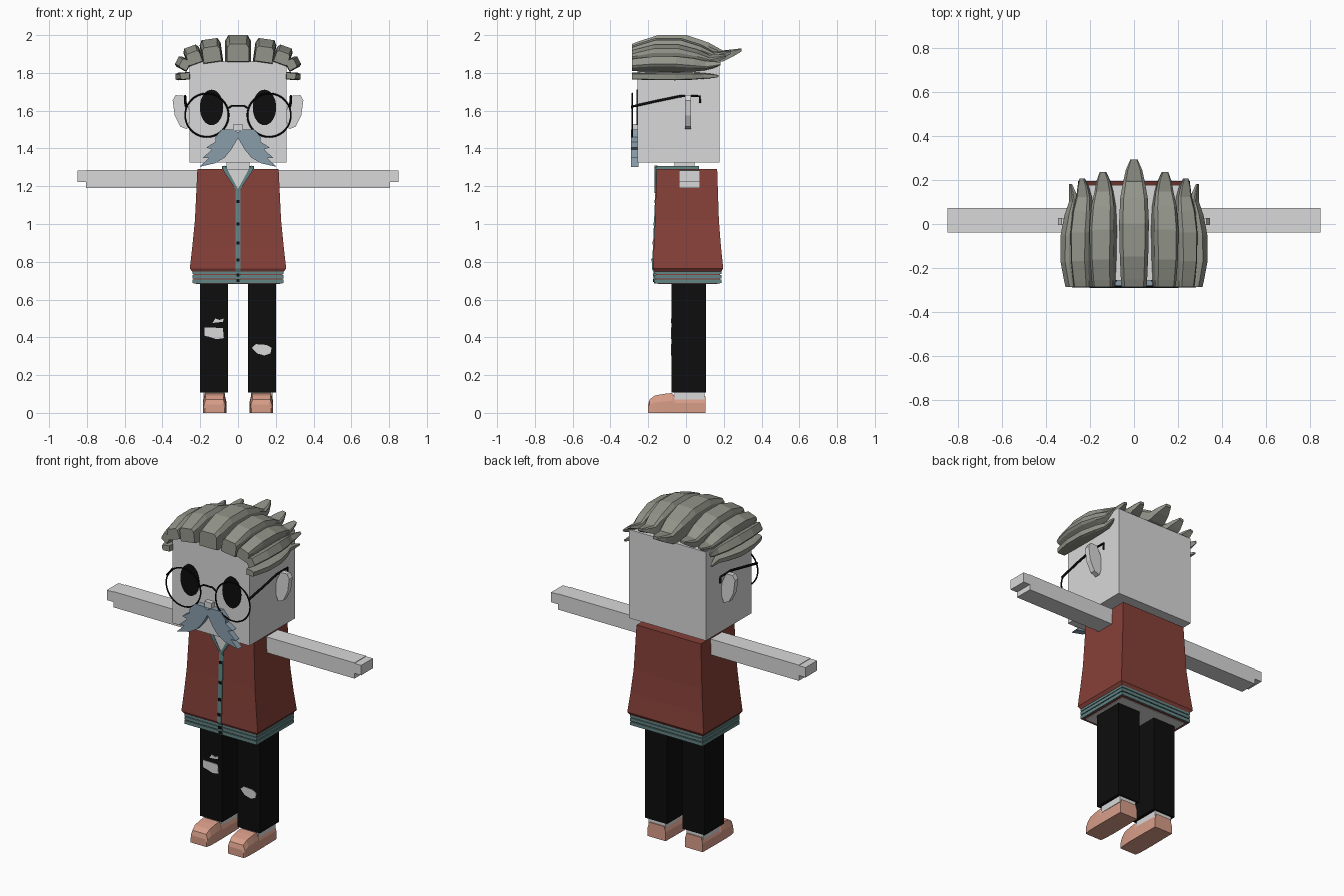
import bpy, bmesh
from math import sin, cos, pi, radians

cube = bpy.data.objects.get("Cube")
if cube:
    bpy.data.objects.remove(cube, do_unlink=True)


def material(name, r, g, b):
    m = bpy.data.materials.new(name)
    m.use_nodes = True
    m.diffuse_color = (r, g, b, 1)
    bsdf = m.node_tree.nodes["Principled BSDF"]
    bsdf.inputs["Base Color"].default_value = (r, g, b, 1)
    bsdf.inputs["Roughness"].default_value = 0.8
    return m


SKIN = material("pale_skin", 0.69, 0.69, 0.69)
RED = material("brick_red", 0.24, 0.052, 0.04)
TEAL = material("dull_teal", 0.125, 0.235, 0.235)
BLACK = material("black", 0.004, 0.004, 0.004)
HAIR = material("grey_hair", 0.29, 0.3, 0.255)
BLUE = material("blue_grey", 0.25, 0.34, 0.41)
SHOE = material("tan_leather", 0.69, 0.34, 0.25)
SIDES = ((1, "left"), (-1, "right"))


def loft(name, rings, mat):
    """Skin a solid through rings with equal point counts."""
    bm = bmesh.new()
    loops = [[bm.verts.new(p) for p in ring] for ring in rings]
    n = len(loops[0])
    for a, b in zip(loops, loops[1:]):
        for i in range(n):
            j = (i + 1) % n
            bm.faces.new((a[i], a[j], b[j], b[i]))
    bm.faces.new(loops[0])
    bm.faces.new(loops[-1])
    bmesh.ops.recalc_face_normals(bm, faces=bm.faces)
    mesh = bpy.data.meshes.new(name)
    bm.to_mesh(mesh)
    bm.free()
    mesh.materials.append(mat)
    ob = bpy.data.objects.new(name, mesh)
    bpy.context.collection.objects.link(ob)
    return ob


def rect(x0, x1, y0, y1, z):
    return [(x0, y0, z), (x1, y0, z), (x1, y1, z), (x0, y1, z)]


def box(name, x, y, z, mat):
    return loft(name, [rect(*x, *y, z[0]), rect(*x, *y, z[1])], mat)


def slab(name, outline, y0, y1, mat):
    """Extrude an x-z outline along y."""
    return loft(name, [[(x, y, z) for x, z in outline] for y in (y0, y1)], mat)


def wire(name, points, radius, mat):
    cu = bpy.data.curves.new(name, "CURVE")
    cu.dimensions = "3D"
    cu.bevel_depth = radius
    cu.bevel_resolution = 1
    cu.use_fill_caps = True
    sp = cu.splines.new("POLY")
    sp.points.add(len(points) - 1)
    for p, co in zip(sp.points, points):
        p.co = (*co, 1)
    cu.materials.append(mat)
    ob = bpy.data.objects.new(name, cu)
    bpy.context.collection.objects.link(ob)


# Head, neck and nose
box("head", (-0.257, 0.257), (-0.257, 0.177), (1.325, 1.86), SKIN)
box("neck", (-0.06, 0.06), (-0.06, 0.045), (1.2, 1.33), SKIN)
box("nose", (-0.024, 0.024), (-0.285, -0.25), (1.495, 1.53), SKIN)

# Waistcoat body, hem bands and underside
body = [(0.24, -0.165, 0.185, 0.745), (0.255, -0.176, 0.197, 0.765),
        (0.242, -0.17, 0.185, 0.88), (0.228, -0.164, 0.174, 1.02),
        (0.215, -0.155, 0.165, 1.29)]
loft("waistcoat", [rect(-w, w, a, b, z) for w, a, b, z in body], RED)
box("hem_core", (-0.235, 0.235), (-0.16, 0.18), (0.686, 0.76), RED)
for i, (z0, z1) in enumerate(((0.687, 0.707), (0.712, 0.73), (0.734, 0.748))):
    box(f"hem_band_{i}", (-0.242, 0.242), (-0.167, 0.187), (z0, z1), TEAL)
box("waist_underside", (-0.222, 0.222), (-0.147, 0.167), (0.683, 0.69), SKIN)

# Button strip, buttons, open neck and collar
strip = [(-0.17, 0.686), (-0.172, 0.745), (-0.181, 0.765), (-0.175, 0.88),
         (-0.169, 1.02), (-0.162, 1.18)]
loft("button_strip", [rect(-0.013, 0.013, y, y + 0.012, z) for y, z in strip], TEAL)
for i, (y, z) in enumerate(((-0.164, 1.12), (-0.17, 1.0), (-0.175, 0.9),
                            (-0.18, 0.81), (-0.173, 0.73), (-0.172, 0.7))):
    box(f"button_{i}", (-0.009, 0.009), (y - 0.003, y + 0.003),
        (z - 0.008, z + 0.008), BLACK)
slab("open_neck", [(-0.065, 1.292), (0.065, 1.292), (0, 1.175)], -0.163, -0.155, SKIN)
for s, side in SIDES:
    slab(f"{side}_lapel", [(0, 1.165), (0, 1.185), (s * 0.058, 1.292),
                           (s * 0.07, 1.31), (s * 0.085, 1.3), (s * 0.07, 1.27)],
         -0.166, -0.152, TEAL)
    box(f"{side}_collar", sorted((s * 0.063, s * 0.085)), (-0.155, 0.07),
        (1.28, 1.308), TEAL)
box("back_collar", (-0.085, 0.085), (0.048, 0.07), (1.28, 1.308), TEAL)

for s, side in SIDES:
    # Arm with stepped hand
    box(f"{side}_arm", sorted((s * 0.2, s * 0.805)), (-0.038, 0.073),
        (1.19, 1.285), SKIN)
    box(f"{side}_hand", sorted((s * 0.7, s * 0.85)), (-0.038, 0.073),
        (1.222, 1.282), SKIN)

    # Trouser leg, ankle and shoe
    box(f"{side}_leg", sorted((s * 0.052, s * 0.2)), (-0.077, 0.107),
        (0.108, 0.7), BLACK)
    box(f"{side}_ankle", sorted((s * 0.07, s * 0.182)), (-0.062, 0.097),
        (0.07, 0.112), SKIN)
    shoe = [(-0.2, 0.052, 0.045), (-0.192, 0.056, 0.072), (-0.165, 0.06, 0.092),
            (-0.115, 0.062, 0.101), (-0.075, 0.062, 0.105),
            (-0.06, 0.062, 0.088), (0.103, 0.06, 0.086)]
    rings = []
    for y, w, h in shoe:
        half = [(w, 0), (w, h * 0.6), (w * 0.82, h)]
        outline = half + [(-x, z) for x, z in reversed(half)]
        rings.append([(s * 0.124 + x, y, z) for x, z in outline])
    loft(f"{side}_shoe", rings, SHOE)

    # Ear
    ear = [(0.25, 1.56), (0.262, 1.63), (0.288, 1.68), (0.33, 1.682),
           (0.346, 1.655), (0.335, 1.575), (0.305, 1.515), (0.27, 1.502)]
    slab(f"{side}_ear", [(s * x, z) for x, z in ear], -0.005, 0.027, SKIN)

    # Eye and spectacles
    ring = [(s * 0.14 + 0.062 * cos(a), 1.617 + 0.094 * sin(a))
            for a in (i * pi / 16 for i in range(32))]
    slab(f"{side}_eye", ring, -0.262, -0.255, BLACK)
    bpy.ops.mesh.primitive_torus_add(
        major_radius=0.115, minor_radius=0.0045, major_segments=40,
        minor_segments=6, location=(s * 0.165, -0.285, 1.576),
        rotation=(pi / 2, 0, 0))
    bpy.context.object.name = f"{side}_lens_frame"
    bpy.context.object.data.materials.append(BLACK)
    wire(f"{side}_temple", [(s * 0.275, -0.285, 1.622), (s * 0.28, -0.16, 1.65),
                            (s * 0.28, -0.03, 1.677), (s * 0.28, 0.072, 1.677),
                            (s * 0.28, 0.074, 1.64)], 0.007, BLACK)

    # Ragged half of the moustache
    half = [(0, 1.455), (0, 1.485), (0.025, 1.5), (0.085, 1.5), (0.12, 1.46),
            (0.12, 1.435), (0.168, 1.405), (0.137, 1.395), (0.187, 1.35),
            (0.155, 1.35), (0.203, 1.303), (0.12, 1.322), (0.07, 1.352),
            (0.035, 1.395)]
    slab(f"{side}_moustache", [(s * x, z) for x, z in half], -0.292, -0.252, BLUE)

wire("spectacle_bridge", [(-0.055, -0.285, 1.612), (-0.03, -0.285, 1.627),
                          (0.03, -0.285, 1.627), (0.055, -0.285, 1.612)],
     0.005, BLACK)

# Torn knee patches
tears = {
    "right_knee_tear": [(-0.178, 0.452), (-0.08, 0.45), (-0.075, 0.396),
                        (-0.115, 0.39), (-0.15, 0.402), (-0.176, 0.408)],
    "right_upper_tear": [(-0.135, 0.476), (-0.12, 0.5), (-0.098, 0.492),
                         (-0.075, 0.5), (-0.08, 0.482)],
    "left_knee_tear": [(0.073, 0.345), (0.095, 0.364), (0.15, 0.36), (0.178, 0.345),
                       (0.172, 0.315), (0.14, 0.304), (0.1, 0.315)],
}
for name, outline in tears.items():
    slab(name, outline, -0.08, -0.074, SKIN)

# Hair locks: sections give fraction along, width, underside and top
SECTIONS = [(0, 0.84, 0, 0.66), (0.06, 0.88, -0.03, 0.76), (0.24, 0.95, -0.05, 1),
            (0.5, 1, -0.05, 1), (0.7, 0.92, -0.05, 0.72), (0.83, 0.72, 0, 0.42),
            (0.92, 0.55, 0.18, 0.46), (1, 0.25, 0.38, 0.5)]


def lock(name, s, cx, cz, tilt, width, height, tip):
    c, n = cos(radians(tilt)), sin(radians(tilt))
    rings = []
    for f, w, low, high in SECTIONS:
        hw, lo, hi = w * width / 2, low * height, high * height
        mid = lo + (hi - lo) * 0.8
        outline = [(-hw, lo), (hw, lo), (hw, mid), (hw * 0.75, hi),
                   (-hw * 0.75, hi), (-hw, mid)]
        y = -0.287 + f * (tip + 0.287)
        rings.append([(s * (cx + u * c + v * n), y, cz - u * n + v * c)
                      for u, v in outline])
    loft(name, rings, HAIR)


lock("middle_hair_lock", 1, 0, 1.86, 0, 0.136, 0.14, 0.293)
for s, side in SIDES:
    lock(f"{side}_upper_lock", s, 0.134, 1.858, 8, 0.112, 0.122, 0.237)
    lock(f"{side}_crown_lock", s, 0.222, 1.85, 20, 0.088, 0.095, 0.208)
    lock(f"{side}_temple_lock", s, 0.262, 1.834, 62, 0.062, 0.07, 0.182)
    lock(f"{side}_side_lock", s, 0.257, 1.785, 94, 0.04, 0.074, 0.172)
